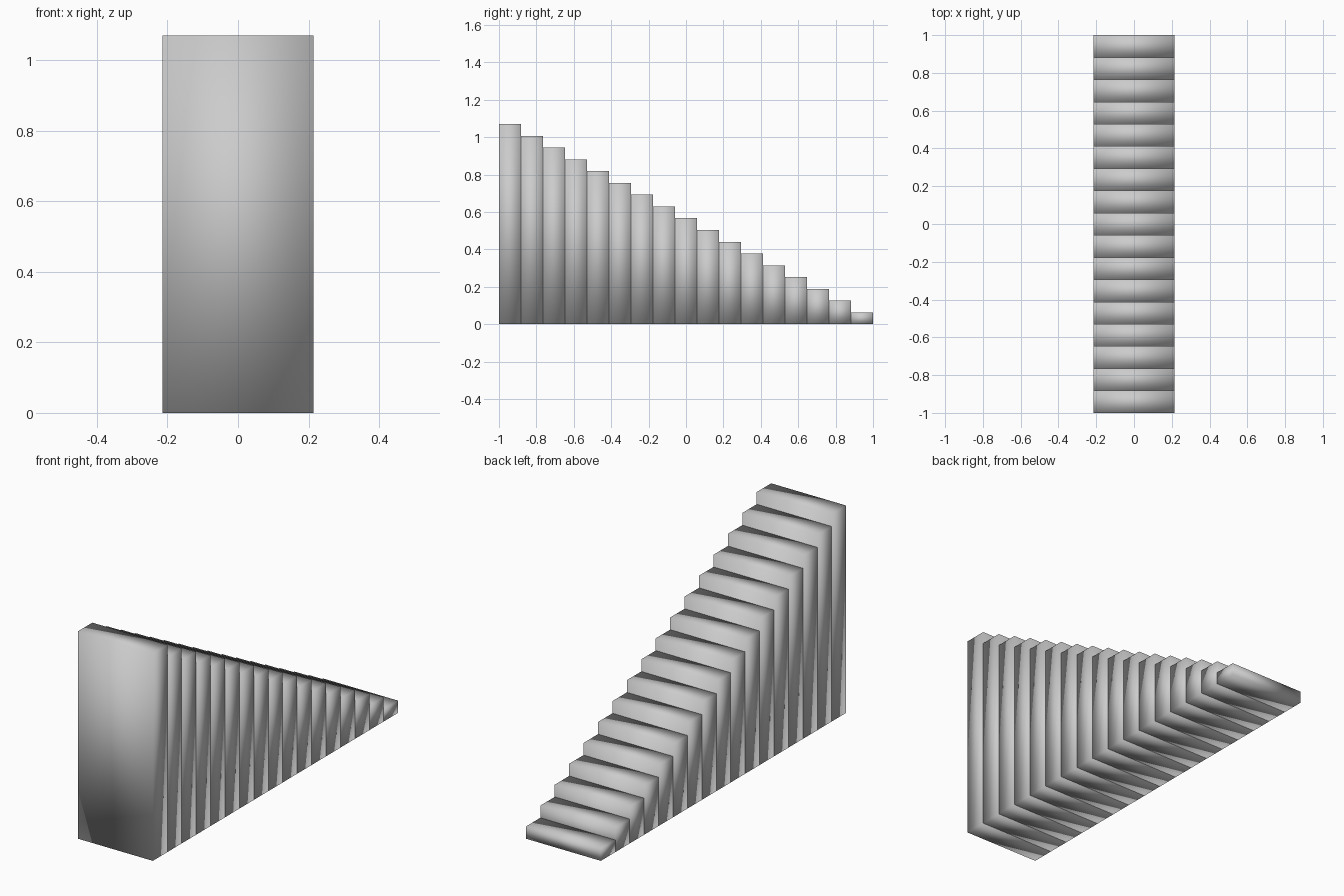
import bpy
import bmesh
from mathutils import Matrix, Vector

if "Cube" in bpy.data.objects:
    bpy.data.objects.remove(bpy.data.objects["Cube"])

STEPS = 17
WIDTH = 0.428
LENGTH = 2.0
RISE = 1.07 / STEPS
TREAD = LENGTH / STEPS


def add_block(name, size, center):
    """Solid rectangular block with soft shading across its shared corners."""
    bm = bmesh.new()
    bmesh.ops.create_cube(bm, size=1.0,
                          matrix=Matrix.Translation(center) @ Matrix.Diagonal((*size, 1.0)))
    for f in bm.faces:
        f.smooth = True
    mesh = bpy.data.meshes.new(name)
    bm.to_mesh(mesh)
    bm.free()
    obj = bpy.data.objects.new(name, mesh)
    bpy.context.collection.objects.link(obj)
    return obj


# Steps: full-height blocks, tallest at the front, lowest at the back
for i in range(STEPS):
    height = RISE * (STEPS - i)
    y = -LENGTH / 2 + TREAD * (i + 0.5)
    add_block(f"step_{STEPS - i:02d}", (WIDTH, TREAD, height), Vector((0, y, height / 2)))
